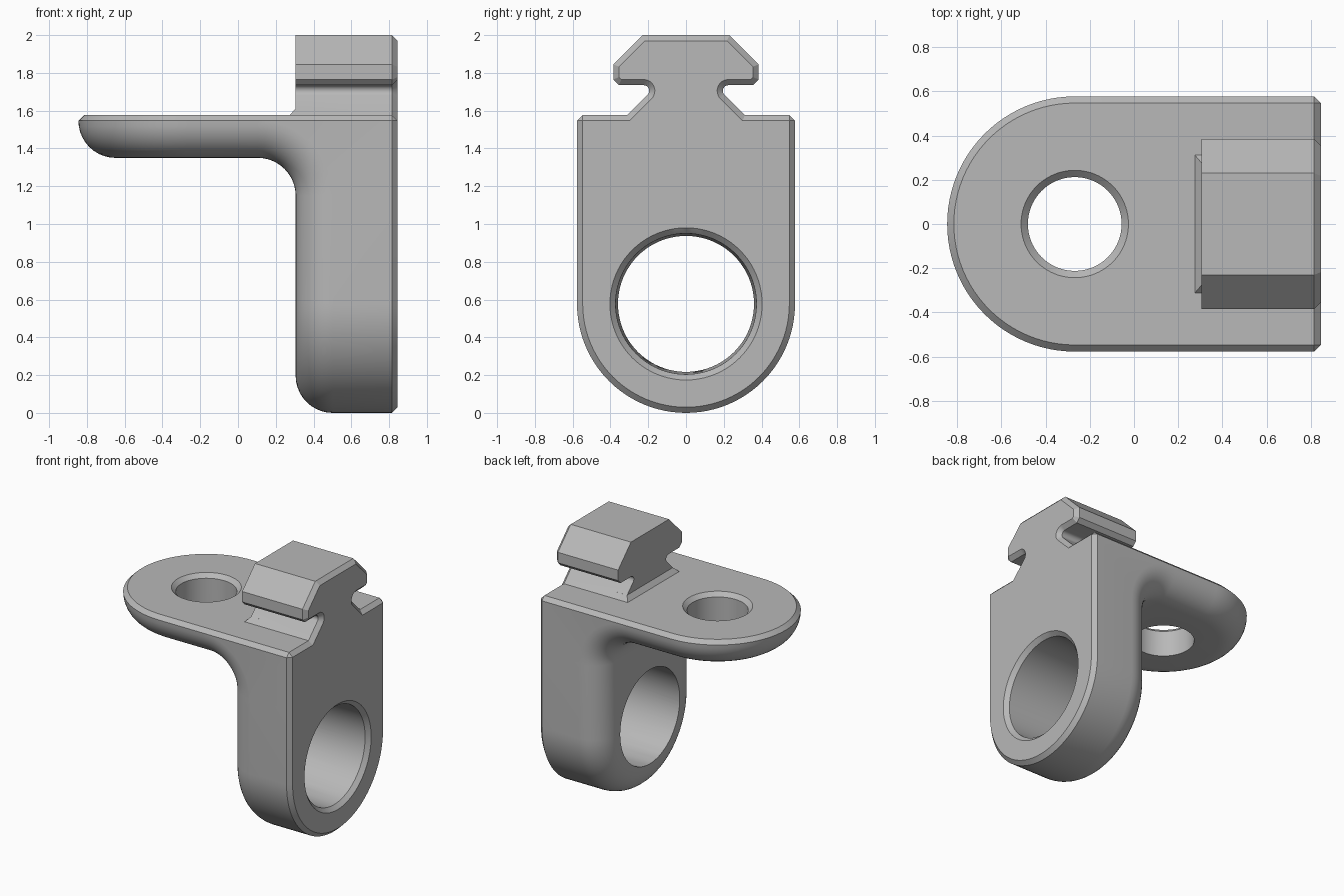
import bpy, bmesh, math
from mathutils import Vector, Matrix

if "Cube" in bpy.data.objects:
    bpy.data.objects.remove(bpy.data.objects["Cube"], do_unlink=True)

grey = bpy.data.materials.new("plain grey")
grey.use_nodes = True
grey.diffuse_color = (0.48, 0.48, 0.48, 1)
grey.node_tree.nodes["Principled BSDF"].inputs["Base Color"].default_value = (0.48, 0.48, 0.48, 1)

X0, X1 = -0.845, 0.845        # ends along x
R = 0.577                     # rounded end radius
TOP, UNDER, WALL = 1.577, 1.35, 0.305
BEND, CH = 0.2, 0.03          # inner corner radius, chamfer
ROUND = TOP - CH - UNDER      # edge rounding radius
FLAT = WALL - BEND - X0       # flat length before the bend
ARC = BEND * math.pi / 2
LENGTH = FLAT + ARC + UNDER - BEND


def finish(bm, name):
    bmesh.ops.remove_doubles(bm, verts=bm.verts, dist=1e-5)
    bmesh.ops.dissolve_degenerate(bm, edges=bm.edges, dist=1e-5)
    bmesh.ops.recalc_face_normals(bm, faces=bm.faces)
    mesh = bpy.data.meshes.new(name)
    bm.to_mesh(mesh)
    bm.free()
    ob = bpy.data.objects.new(name, mesh)
    bpy.context.collection.objects.link(ob)
    mesh.materials.append(grey)
    return ob


def half_outline(inset):
    """Half of a stadium, as (distance along the bend path, y)."""
    n, m, r = 24, 12, R - inset
    pts = []
    for i in range(n + 1):
        t = math.pi / 2 * i / n
        pts.append((R - r * math.cos(t), r * math.sin(t)))
    pts += [(FLAT + ARC * i / m, r) for i in range(m + 1)]
    for i in range(n + 1):
        t = math.pi / 2 * i / n
        pts.append((LENGTH - R + r * math.sin(t), r * math.cos(t)))
    return pts


def bent(s, y, depth):
    """Wrap a flat point around the underside of the bracket."""
    if s <= FLAT + 1e-6:
        return Vector((X0 + s, y, UNDER + depth))
    if s < FLAT + ARC - 1e-6:
        a = (s - FLAT) / BEND
        return Vector((WALL - BEND + (BEND + depth) * math.sin(a), y,
                       UNDER - BEND + (BEND + depth) * math.cos(a)))
    return Vector((WALL + depth, y, LENGTH - s))


def outer(s, y, chamfered):
    """Matching point on the outer side of the bracket."""
    c = CH if chamfered else 0
    if s <= FLAT + 1e-6:
        return Vector((X0 + s, y, TOP - CH + c))
    if s < FLAT + ARC - 1e-6:
        on_top = s < FLAT + ARC / 2
        return Vector((X1 - CH + (0 if on_top else c), y, TOP - CH + (c if on_top else 0)))
    return Vector((X1 - CH + c, y, LENGTH - s))


# Bent bracket body
rings = []
for i in range(11):
    t = math.pi / 2 * i / 10
    rings.append([bent(s, y, ROUND * (1 - math.cos(t)))
                  for s, y in half_outline(ROUND * (1 - math.sin(t)))])
rings.append([outer(s, y, False) for s, y in half_outline(0)])
rings.append([outer(s, y, True) for s, y in half_outline(CH)])

bm = bmesh.new()
flip = Vector((1, -1, 1))
left = [[bm.verts.new(p) for p in ring] for ring in rings]
right = [[bm.verts.new(p * flip) for p in ring] for ring in rings]
for k in range(len(rings[0]) - 1):
    for side in (left, right):
        for a, b in zip(side, side[1:]):
            bm.faces.new((a[k], a[k + 1], b[k + 1], b[k]))
    for j in (0, -1):
        bm.faces.new((left[j][k], left[j][k + 1], right[j][k + 1], right[j][k]))
bracket = finish(bm, "bracket")


def inset_profile(pts, d):
    """Mitred inset of a counter-clockwise outline."""
    out = []
    for i, p in enumerate(pts):
        e1 = (p - pts[i - 1]).normalized()
        e2 = (pts[(i + 1) % len(pts)] - p).normalized()
        n1, n2 = Vector((-e1.y, e1.x)), Vector((-e2.y, e2.x))
        out.append(p + (n1 + n2) * d / (1 + n1.dot(n2)))
    return out


# T-shaped tab with a rounded undercut
half = [Vector((0.39, 1.5))]
for i in range(9):
    a = math.radians(225 - 135 * i / 8)
    half.append(Vector((0.225 + CH * math.cos(a), 1.705 + CH * math.sin(a))))
half += [Vector(p) for p in ((0.355, 1.735), (0.385, 1.765), (0.385, 1.845), (0.23, 2.0))]
profile = half + [Vector((-p.x, p.y)) for p in reversed(half)]
bm = bmesh.new()
loops = []
for x, pts in ((WALL, profile), (X1 - CH, profile), (X1, inset_profile(profile, CH))):
    loops.append([bm.verts.new((x, p.x, p.y)) for p in pts])
count = len(profile)
for a, b in zip(loops, loops[1:]):
    for i in range(count):
        j = (i + 1) % count
        bm.faces.new((a[i], a[j], b[j], b[i]))
bm.faces.new(loops[0])
bm.faces.new(loops[-1])
tab = finish(bm, "tab")

# Small sloped foot behind the tab
bm = bmesh.new()
for x, y, z in ((0.275, 0.312, TOP), (0.275, 0.312, 1.5), (0.305, 0.277, 1.612),
                (0.4, 0.277, 1.612), (0.4, 0.312, TOP), (0.4, 0.312, 1.5)):
    for sign in (1, -1):
        bm.verts.new((x, sign * y, z))
bmesh.ops.convex_hull(bm, input=bm.verts)
foot = finish(bm, "tab_foot")


def hole_cutter(name, sections, matrix):
    """Round stepped cutter from (radius, height) sections."""
    bm = bmesh.new()
    n = 80
    loops = [[bm.verts.new((r * math.cos(math.tau * i / n), r * math.sin(math.tau * i / n), h))
              for i in range(n)] for r, h in sections]
    for a, b in zip(loops, loops[1:]):
        for i in range(n):
            j = (i + 1) % n
            bm.faces.new((a[i], a[j], b[j], b[i]))
    bm.faces.new(loops[0])
    bm.faces.new(loops[-1])
    bm.transform(matrix)
    ob = finish(bm, name)
    ob.hide_render = True
    return ob


# Holes with chamfered outer rims
small = hole_cutter("small_hole_cutter",
                    ((0.212, 1.2), (0.212, TOP - CH), (0.243, TOP), (0.273, TOP + CH)),
                    Matrix.Translation((X0 + R, 0, 0)))
large = hole_cutter("large_hole_cutter",
                    ((0.36, 0.2), (0.36, WALL), (0.373, X1 - CH), (0.403, X1), (0.433, X1 + CH)),
                    Matrix.Translation((0, 0, R)) @ Matrix.Rotation(math.pi / 2, 4, 'Y'))

# Join everything into one solid
bpy.ops.object.select_all(action='DESELECT')
bpy.context.view_layer.objects.active = bracket
bracket.select_set(True)
for part, mode in ((tab, 'UNION'), (foot, 'UNION'), (small, 'DIFFERENCE'), (large, 'DIFFERENCE')):
    mod = bracket.modifiers.new(part.name, 'BOOLEAN')
    mod.object, mod.operation, mod.solver = part, mode, 'EXACT'
    bpy.ops.object.modifier_apply(modifier=mod.name)
    bpy.data.objects.remove(part, do_unlink=True)
bpy.ops.object.shade_smooth_by_angle(angle=math.radians(25))
